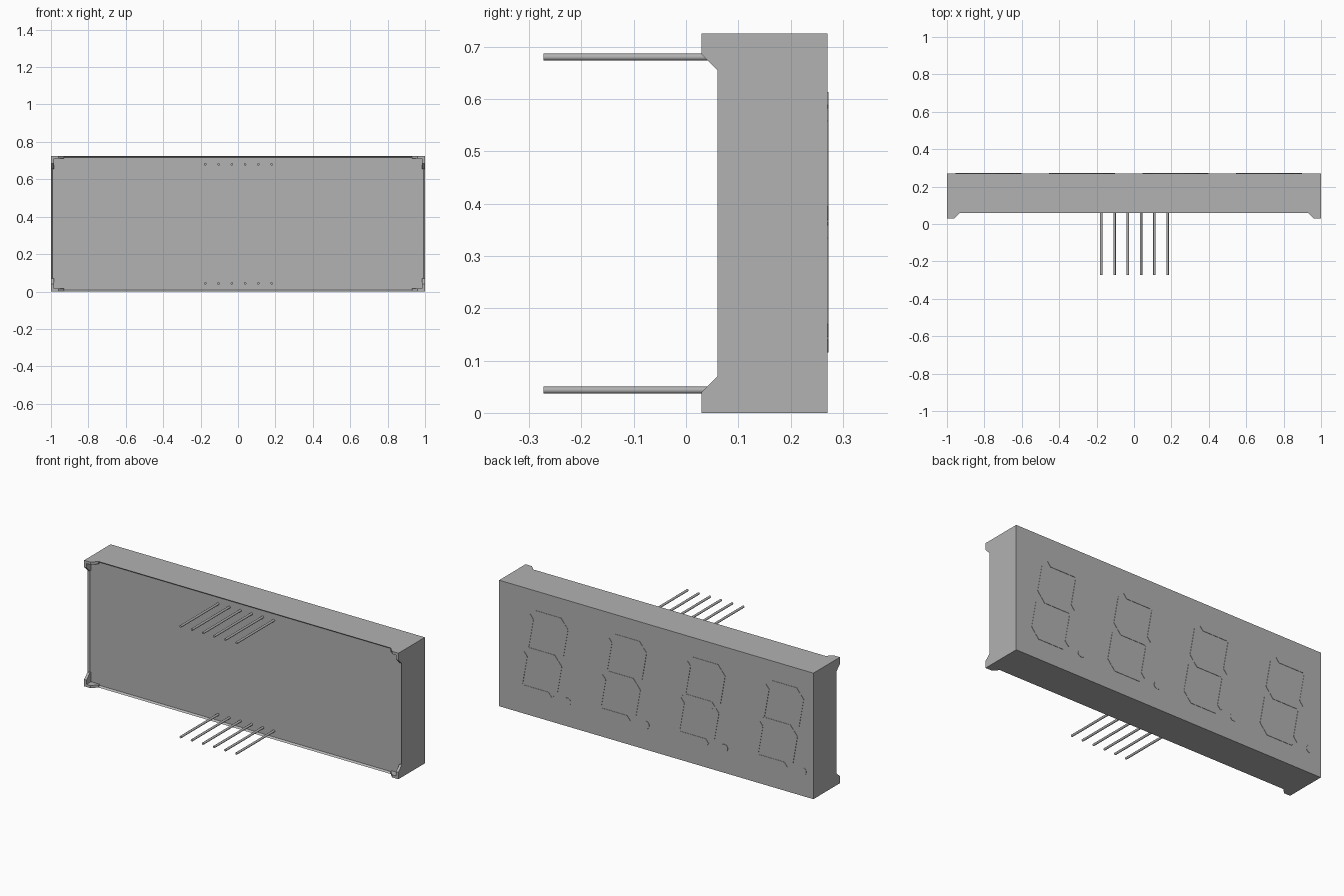
import bpy, bmesh, math
from mathutils import Matrix, Vector

old = bpy.data.objects.get("Cube")
if old:
    bpy.data.objects.remove(old, do_unlink=True)

H = 0.725                 # height of the housing
FACE, RIM, FOOT = 0.27, 0.06, 0.03   # depths of display face, rim and feet
THICK = 0.015             # foot wall thickness

grey = bpy.data.materials.new("plain grey")
grey.use_nodes = True
grey.diffuse_color = (0.445, 0.445, 0.445, 1)
grey.node_tree.nodes["Principled BSDF"].inputs["Base Color"].default_value = grey.diffuse_color


def finish(name, bm):
    """Turn a bmesh into a named grey object."""
    bmesh.ops.recalc_face_normals(bm, faces=bm.faces)
    mesh = bpy.data.meshes.new(name)
    bm.to_mesh(mesh)
    bm.free()
    mesh.materials.append(grey)
    obj = bpy.data.objects.new(name, mesh)
    bpy.context.collection.objects.link(obj)
    return obj


def prism(bm, points, offset):
    """Extrude a flat outline along an offset."""
    face = bm.faces.new([bm.verts.new(p) for p in points])
    ext = bmesh.ops.extrude_face_region(bm, geom=[face], use_keep_orig=True)
    verts = [g for g in ext["geom"] if isinstance(g, bmesh.types.BMVert)]
    bmesh.ops.translate(bm, verts=verts, vec=offset)


# Housing: a box whose pin side is a thin rim around a recessed filling
bm = bmesh.new()
bmesh.ops.create_cube(bm, size=1, matrix=Matrix.Translation((0, (FACE + RIM) / 2, H / 2))
                      @ Matrix.Diagonal((2, FACE - RIM, H, 1)))
bm.normal_update()
front = min(bm.faces, key=lambda f: f.calc_center_median().y)
bmesh.ops.inset_region(bm, faces=[front], thickness=0.012)
bmesh.ops.translate(bm, verts=front.verts, vec=(0, 0.01, 0))
finish("housing", bm)

# Corner feet: two ramped walls meeting at each corner
for side, sx in (("right", -1), ("left", 1)):
    for level, sz in (("lower", -1), ("upper", 1)):
        bm = bmesh.new()
        profile = [(0, RIM + 0.01), (0, FOOT), (0.04, FOOT), (0.07, RIM), (0.07, RIM + 0.01)]
        base = H / 2 + sz * H / 2
        prism(bm, [(sx * (1 - a), y, base) for a, y in profile], (0, 0, -sz * THICK))
        prism(bm, [(sx, y, base - sz * a) for a, y in profile], (-sx * THICK, 0, 0))
        finish(f"{level}_{side}_foot", bm)

# Two rows of round pins
for row, z in (("lower", 0.0435), ("upper", 0.68)):
    for i in range(6):
        bm = bmesh.new()
        place = Matrix.Translation((-0.175 + i * 0.071, -0.097, z)) @ Matrix.Rotation(math.pi / 2, 4, "X")
        bmesh.ops.create_cone(bm, cap_ends=True, segments=16, radius1=0.0065,
                              radius2=0.0065, depth=0.35, matrix=place)
        pin = finish(f"{row}_pin_{i + 1}", bm)
        bpy.ops.object.select_all(action="DESELECT")
        pin.select_set(True)
        bpy.context.view_layer.objects.active = pin
        bpy.ops.object.shade_smooth_by_angle()

# Slanted seven segment digits with decimal points, read from behind
W, T, HALF = 0.11, 0.025, 0.224      # half width, half stroke, half height
SLANT = math.tan(math.radians(10))
MID = 0.364


def plate(bm, outline, centre):
    pts = [Vector((-(centre + u + v * SLANT), FACE - 0.002, MID + v)) for u, v in outline]
    prism(bm, pts, (0, 0.004, 0))


def bar(u, v, length, upright):
    """Six-sided segment outline around a centre."""
    shape = [(-length, 0), (T - length, T), (length - T, T),
             (length, 0), (length - T, -T), (T - length, -T)]
    return [(u + b, v + a) if upright else (u + a, v + b) for a, b in shape]


for d in range(4):
    bm = bmesh.new()
    centre = -0.73 + 0.5 * d
    for v in (-HALF, 0, HALF):
        plate(bm, bar(0, v, W - 0.005, False), centre)
    for u in (-W, W):
        for v in (-HALF / 2, HALF / 2):
            plate(bm, bar(u, v, HALF / 2 - 0.005, True), centre)
    dot = [(0.2 + T * math.cos(k * math.tau / 16), T * math.sin(k * math.tau / 16) - HALF)
           for k in range(16)]
    plate(bm, dot, centre)
    finish(f"digit_{d + 1}", bm)
